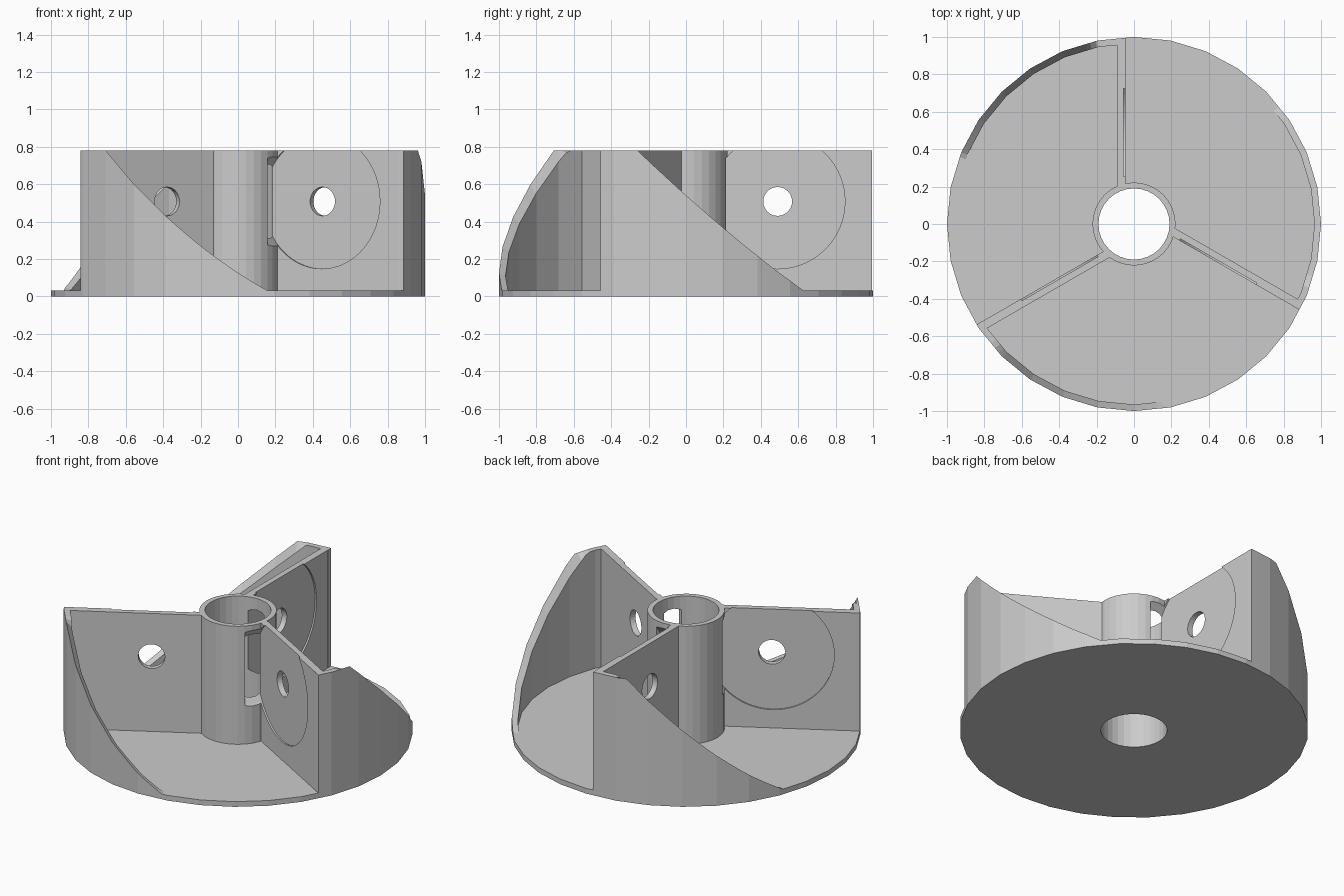
import bpy, bmesh, math
from mathutils import Matrix

if "Cube" in bpy.data.objects:
    bpy.data.objects.remove(bpy.data.objects["Cube"])

SIDES = 32
STEP = 2 * math.pi / SIDES
H, FLOOR = 0.78, 0.033
R_OUT, R_IN = 1.0, 0.965

grey = bpy.data.materials.new("light grey plastic")
grey.diffuse_color = (0.6, 0.6, 0.6, 1)
grey.use_nodes = True
grey.node_tree.nodes["Principled BSDF"].inputs["Base Color"].default_value = grey.diffuse_color


def finish(name, bm):
    bmesh.ops.recalc_face_normals(bm, faces=bm.faces[:])
    me = bpy.data.meshes.new(name)
    bm.to_mesh(me)
    bm.free()
    me.materials.append(grey)
    ob = bpy.data.objects.new(name, me)
    bpy.context.collection.objects.link(ob)
    return ob


def loft(name, sections, closed):
    """Solid swept through four-point cross-sections."""
    bm = bmesh.new()
    rows = [[bm.verts.new(p) for p in s] for s in sections]
    n = len(rows)
    for i in range(n if closed else n - 1):
        a, b = rows[i], rows[(i + 1) % n]
        for k in range(4):
            m = (k + 1) % 4
            bm.faces.new((a[k], a[m], b[m], b[k]))
    if not closed:
        bm.faces.new(rows[0])
        bm.faces.new(rows[-1])
    return finish(name, bm)


def section(a, r0, r1, z0, zi, zo):
    c, s = math.cos(a), math.sin(a)
    return [(r0 * c, r0 * s, z0), (r1 * c, r1 * s, z0),
            (r1 * c, r1 * s, zo), (r0 * c, r0 * s, zi)]


def ring(name, r0, r1, z0, z1):
    return loft(name, [section(i * STEP, r0, r1, z0, z1, z1) for i in range(SIDES)], True)


def disc_cutter(name, radius, x0, x1, turn, sides=64):
    """Cylinder lying across a spoke, 0.49 from the centre."""
    bm = bmesh.new()
    m = (Matrix.Rotation(turn, 4, 'Z') @ Matrix.Translation(((x0 + x1) / 2, 0.49, 0.508))
         @ Matrix.Rotation(math.pi / 2, 4, 'Y'))
    bmesh.ops.create_cone(bm, cap_ends=True, segments=sides, radius1=radius,
                          radius2=radius, depth=x1 - x0, matrix=m)
    ob = finish(name, bm)
    ob.hide_render = True
    return ob


def cut(ob, cutter):
    mod = ob.modifiers.new("cut", 'BOOLEAN')
    mod.operation, mod.solver, mod.object = 'DIFFERENCE', 'EXACT', cutter
    bpy.context.view_layer.objects.active = ob
    bpy.ops.object.modifier_apply(modifier=mod.name)


def facet(a):
    """Keeps the rim on the 32-sided outline."""
    return math.cos(STEP / 2) / math.cos(a % STEP - STEP / 2)


def rim_height(deg):
    """Flat, then a planar slope; deg is measured from the spoke."""
    t = min(max(deg - 15, 0), 54)
    return H - (H - FLOOR) * math.sin(math.radians(t)) / math.sin(math.radians(54))


base = ring("base_disc", 0.19, R_OUT, 0, FLOOR)
hub = ring("hub_tube", 0.19, 0.222, FLOOR, H)

for i in range(3):
    turn = i * 2 * math.pi / 3

    # radial spoke wall with round recess and hole
    bm = bmesh.new()
    m = (Matrix.Rotation(turn, 4, 'Z') @ Matrix.Translation((-0.0675, 0.585, (H + 0.02) / 2))
         @ Matrix.Diagonal((0.045, 0.78, H - 0.02, 1)))
    bmesh.ops.create_cube(bm, size=1, matrix=m)
    spoke = finish(f"spoke_wall_{i + 1}", bm)
    recess = disc_cutter("recess_cutter", 0.36, -0.055, 0.055, turn)
    hole = disc_cutter("hole_cutter", 0.077, -0.2, 0.0, turn, 32)
    cut(spoke, recess)
    cut(spoke, hole)
    cut(hub, recess)  # slot through the tube
    for c in (recess, hole):
        bpy.data.objects.remove(c)

    # outer rim wall sloping down from the spoke
    start = math.pi / 2 + turn
    first, last = 2.6, 69.0
    angles = {first, last, 15.0}
    angles |= {first + (last - first) * k / 36 for k in range(37)}
    for k in range(3 * SIDES):
        d = math.degrees(k * STEP - start)
        if first + 0.1 < d < last - 0.1:
            angles.add(d)
    rows = []
    for d in sorted(angles):
        a = start + math.radians(d)
        f = facet(a)
        shift = 4 - 3 * min(max((d - 11) / 57, 0), 1)
        rows.append(section(a, R_IN * f, R_OUT * f, 0.02,
                            rim_height(d + shift), rim_height(d)))
    loft(f"rim_wall_{i + 1}", rows, False)
